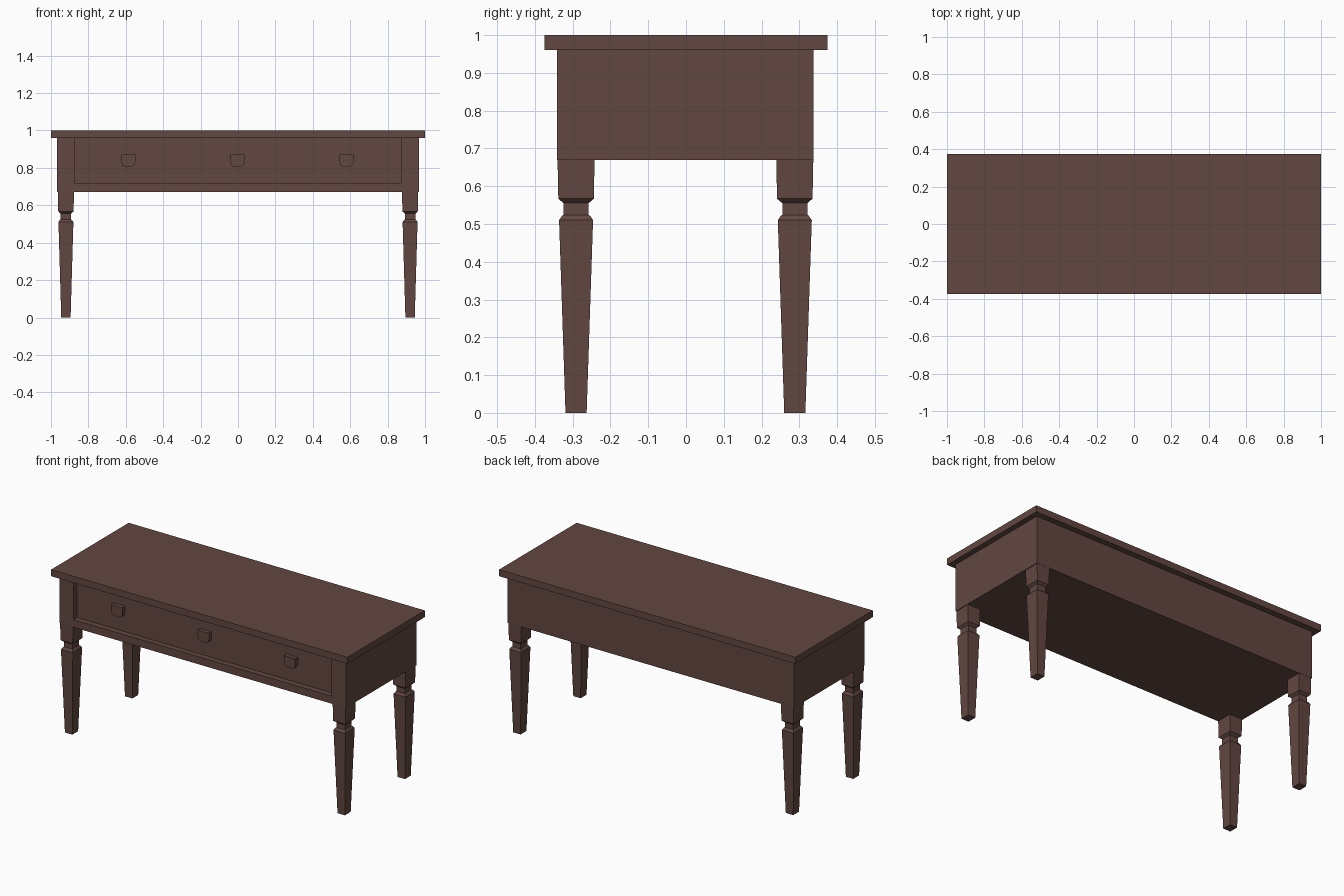
import bpy
import bmesh

cube = bpy.data.objects.get("Cube")
if cube:
    bpy.data.objects.remove(cube, do_unlink=True)

wood = bpy.data.materials.new("dark_brown_wood")
wood.use_nodes = True
BROWN = (0.122, 0.063, 0.053, 1)
wood.diffuse_color = BROWN
wood.node_tree.nodes["Principled BSDF"].inputs["Base Color"].default_value = BROWN


def finish(name, bm):
    bmesh.ops.recalc_face_normals(bm, faces=bm.faces[:])
    mesh = bpy.data.meshes.new(name)
    bm.to_mesh(mesh)
    bm.free()
    mesh.materials.append(wood)
    obj = bpy.data.objects.new(name, mesh)
    bpy.context.collection.objects.link(obj)
    return obj


def prism(name, outline, y0, y1):
    """Extrude an x-z outline from y0 to y1."""
    bm = bmesh.new()
    face = bm.faces.new([bm.verts.new((x, y0, z)) for x, z in outline])
    ext = bmesh.ops.extrude_face_region(bm, geom=[face])
    moved = [v for v in ext["geom"] if isinstance(v, bmesh.types.BMVert)]
    bmesh.ops.translate(bm, verts=moved, vec=(0, y1 - y0, 0))
    return finish(name, bm)


def box(name, x0, x1, y0, y1, z0, z1):
    return prism(name, [(x0, z0), (x1, z0), (x1, z1), (x0, z1)], y0, y1)


def turned_leg(name, cx, cy, sections):
    """Loft rectangular sections (half x, half y, z) into a square leg."""
    bm = bmesh.new()
    rings = [[bm.verts.new((cx + sx * hx, cy + sy * hy, z))
              for sx, sy in ((-1, -1), (1, -1), (1, 1), (-1, 1))]
             for hx, hy, z in sections]
    for low, high in zip(rings, rings[1:]):
        for i in range(4):
            j = (i + 1) % 4
            bm.faces.new((low[i], low[j], high[j], high[i]))
    bm.faces.new(rings[0])
    bm.faces.new(rings[-1])
    return finish(name, bm)


FRONT, BACK = -0.341, 0.338
RECESS = FRONT + 0.035
SIDE = 0.967
UNDER, TOP = 0.67, 0.96

# Table top
box("table_top", -1, 1, -0.374, 0.374, TOP, 1)

# Body behind the drawer, and the frame around the recessed drawer front
box("body", -SIDE, SIDE, RECESS, BACK, UNDER, TOP)
inner, rail = 0.871, 0.716
prism("drawer_frame", [
    (-SIDE, UNDER), (SIDE, UNDER), (SIDE, TOP), (inner, TOP),
    (inner, rail), (-inner, rail), (-inner, TOP), (-SIDE, TOP)], FRONT, RECESS)

# Shield-shaped drawer pulls
pull = [(-0.038, 0.872), (-0.038, 0.828), (-0.032, 0.815), (-0.02, 0.807)]
for label, cx in (("right", -0.586), ("middle", -0.003), ("left", 0.58)):
    outline = pull + [(-x, z) for x, z in reversed(pull)]
    prism(label + "_drawer_pull", [(cx + x, z) for x, z in outline],
          RECESS - 0.025, RECESS)

# Tapered legs with a narrow neck under a square block
leg = [(0.025, 0.028, 0), (0.040, 0.045, 0.51), (0.037, 0.042, 0.522),
       (0.028, 0.033, 0.524), (0.028, 0.033, 0.555),
       (0.041, 0.047, 0.567), (0.043, 0.049, UNDER)]
leg[2] = (0.032, 0.037, 0.522)
for side, cx in (("right", -0.92), ("left", 0.92)):
    for end, cy in (("front", -0.291), ("back", 0.288)):
        turned_leg(f"{end}_{side}_leg", cx, cy, leg)
